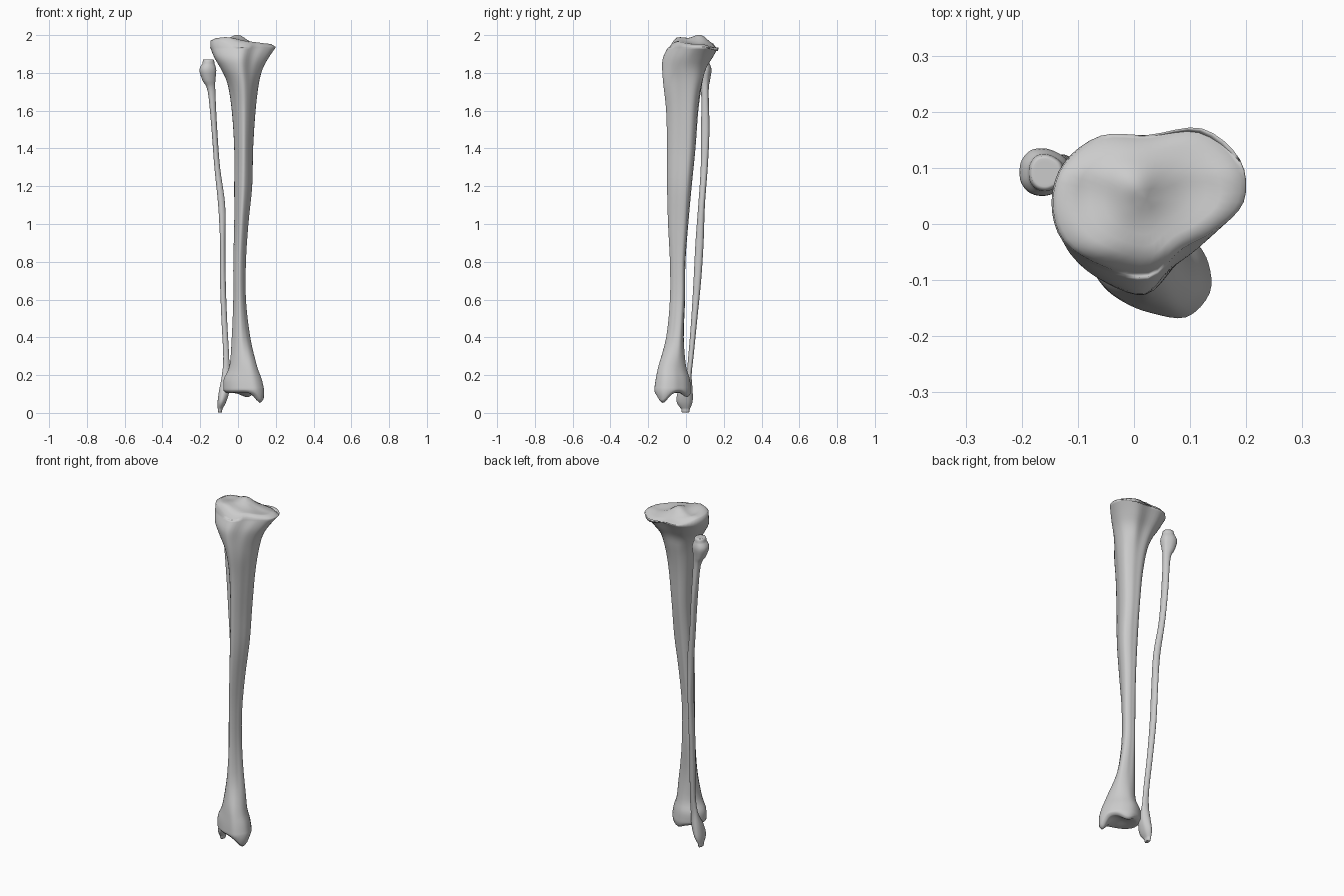
import bpy
import bmesh
from math import cos, sin, exp, radians
from mathutils import Vector

SIDES = 48

default_cube = bpy.data.objects.get("Cube")
if default_cube:
    bpy.data.objects.remove(default_cube, do_unlink=True)

bone_grey = bpy.data.materials.new("bone_grey")
bone_grey.use_nodes = True
grey = (0.6, 0.6, 0.6, 1)
bone_grey.diffuse_color = grey
bone_grey.node_tree.nodes["Principled BSDF"].inputs["Base Color"].default_value = grey


def spline(points, steps, closed=False):
    """Smooth curve through the given tuples."""
    count = len(points)

    def pick(index):
        return points[index % count] if closed else points[max(0, min(count - 1, index))]

    result = []
    for i in range(count if closed else count - 1):
        a, b, c, d = (Vector(pick(i + k)) for k in (-1, 0, 1, 2))
        for s in range(steps):
            t = s / steps
            result.append(b + t / 2 * (c - a + t * (2 * a - 5 * b + 4 * c - d + t * (3 * (b - c) + d - a))))
    if not closed:
        result.append(Vector(points[-1]))
    return result


def outline(radii):
    """Closed outline from radii given at equal angles, counted from +x."""
    step = 360 / len(radii)
    corners = [(r * cos(radians(i * step)), r * sin(radians(i * step))) for i, r in enumerate(radii)]
    return spline(corners, SIDES // len(radii), closed=True)


def ramp(value, low, high):
    t = max(0, min(1, (value - low) / (high - low)))
    return t * t * (3 - 2 * t)


def bump(x, y, cx, cy, width):
    return exp(-((x - cx) ** 2 + (y - cy) ** 2) / (2 * width * width))


def section(row, shape):
    """Fit an outline into the extents of one row."""
    z, left, right, front, back = row
    xs, ys = [p.x for p in shape], [p.y for p in shape]
    fit_x = (right - left) / (max(xs) - min(xs))
    fit_y = (back - front) / (max(ys) - min(ys))
    return [Vector((left + (p.x - min(xs)) * fit_x, front + (p.y - min(ys)) * fit_y, z)) for p in shape]


def end_cap(ring, height, direction):
    """Rings that shrink to a pole and follow a height function."""
    centre = sum(ring, Vector((0, 0, 0))) / len(ring)
    rings = []
    for size in (0.985, 0.94, 0.86, 0.74, 0.6, 0.45, 0.3, 0.15):
        edge_drop = 0.014 * ramp(size, 0.84, 1) * direction
        cap = [centre.lerp(p, size) for p in ring]
        for p in cap:
            p.z = height(p.x, p.y) - edge_drop
        rings.append(cap)
    centre.z = height(centre.x, centre.y)
    return rings, centre


def loft(name, rows, shape_at, bottom, top):
    sides = [section(row, shape_at(row[0])) for row in spline(rows, 4)]
    low, low_pole = end_cap(sides[0], bottom, -1)
    high, high_pole = end_cap(sides[-1], top, 1)
    bm = bmesh.new()
    rings = [[bm.verts.new(p) for p in ring] for ring in low[::-1] + sides + high]
    for lower, upper in zip(rings, rings[1:]):
        for i in range(SIDES):
            j = (i + 1) % SIDES
            bm.faces.new((lower[i], lower[j], upper[j], upper[i]))
    first, last = bm.verts.new(low_pole), bm.verts.new(high_pole)
    for i in range(SIDES):
        j = (i + 1) % SIDES
        bm.faces.new((first, rings[0][j], rings[0][i]))
        bm.faces.new((last, rings[-1][i], rings[-1][j]))
    mesh = bpy.data.meshes.new(name)
    bm.to_mesh(mesh)
    bm.free()
    mesh.materials.append(bone_grey)
    for face in mesh.polygons:
        face.use_smooth = True
    bone = bpy.data.objects.new(name, mesh)
    bpy.context.collection.objects.link(bone)
    return bone


# Cross-section outlines
plateau = outline((0.98, 1.09, 1.1, 0.87, 0.99, 1.01, 1, 1.02, 0.97, 0.97, 0.71, 0.78))
shaft = outline((0.9, 1.05, 0.95, 0.9, 1.05, 1.1, 0.95, 0.85, 0.95, 1.1, 0.9, 0.8))
ankle = outline((0.95, 0.85, 0.9, 1, 1, 1, 0.97, 0.88, 0.85, 0.93, 1.17, 1.12))
rounded = outline((1, 1.03, 0.97, 1, 1.05, 1, 0.95, 1, 1.03, 1, 0.97, 1))


def shin_shape(z):
    knee_part = ramp(z, 1.65, 1.9)
    ankle_part = 1 - ramp(z, 0.18, 0.45)
    middle = 1 - knee_part - ankle_part
    return [p * knee_part + s * middle + a * ankle_part for p, s, a in zip(plateau, shaft, ankle)]


def shin_top(x, y):
    # Two shallow dishes with a raised ridge between them
    z = 1.972 - 0.09 * x
    z += 0.03 * bump(x, y, 0.0, 0.07, 0.035) + 0.012 * bump(x, y, -0.05, -0.03, 0.04)
    z -= 0.012 * bump(x, y, 0.11, 0.07, 0.04) + 0.008 * bump(x, y, -0.08, 0.06, 0.03)
    return z - 0.4 * max(0, y - 0.09) - 0.7 * max(0, -0.05 - y)


def shin_bottom(x, y):
    # Hollow joint face with the inner ankle knob and a rear lip
    z = 0.105 + 0.015 * bump(x, y, 0.05, -0.07, 0.04)
    return z - 0.055 * bump(x, y, 0.12, -0.125, 0.028) - 0.025 * bump(x, y, 0.05, 0.01, 0.03)


# Large bone: height, left, right, front, back
shin_rows = [
    (0.125, -0.077, 0.138, -0.168, 0.025),
    (0.18, -0.075, 0.125, -0.16, 0.02),
    (0.25, -0.045, 0.1, -0.145, 0),
    (0.4, -0.033, 0.065, -0.105, -0.012),
    (0.6, -0.025, 0.042, -0.085, -0.005),
    (0.8, -0.025, 0.042, -0.085, -0.003),
    (1, -0.02, 0.055, -0.095, 0.012),
    (1.2, -0.02, 0.075, -0.1, 0.03),
    (1.4, -0.02, 0.08, -0.1, 0.05),
    (1.6, -0.033, 0.093, -0.105, 0.065),
    (1.74, -0.055, 0.11, -0.12, 0.085),
    (1.82, -0.09, 0.13, -0.126, 0.105),
    (1.88, -0.125, 0.162, -0.122, 0.14),
    (1.935, -0.147, 0.2, -0.095, 0.172),
]
loft("shin_bone", shin_rows, shin_shape, shin_bottom, shin_top)

# Slender outer bone
outer_rows = [
    (0.02, -0.107, -0.083, -0.025, 0.02),
    (0.06, -0.108, -0.062, -0.05, 0.035),
    (0.12, -0.1, -0.045, -0.04, 0.035),
    (0.2, -0.085, -0.045, 0, 0.03),
    (0.3, -0.078, -0.047, 0.012, 0.04),
    (0.5, -0.088, -0.058, 0.028, 0.06),
    (0.7, -0.095, -0.065, 0.04, 0.08),
    (0.9, -0.095, -0.067, 0.05, 0.093),
    (1.1, -0.105, -0.068, 0.065, 0.1),
    (1.3, -0.125, -0.095, 0.078, 0.115),
    (1.5, -0.14, -0.11, 0.08, 0.124),
    (1.7, -0.16, -0.12, 0.08, 0.12),
    (1.76, -0.188, -0.12, 0.063, 0.127),
    (1.815, -0.204, -0.115, 0.05, 0.135),
    (1.85, -0.188, -0.125, 0.058, 0.125),
]
loft("outer_bone", outer_rows, lambda z: rounded,
     lambda x, y: 0.002, lambda x, y: 1.872)
